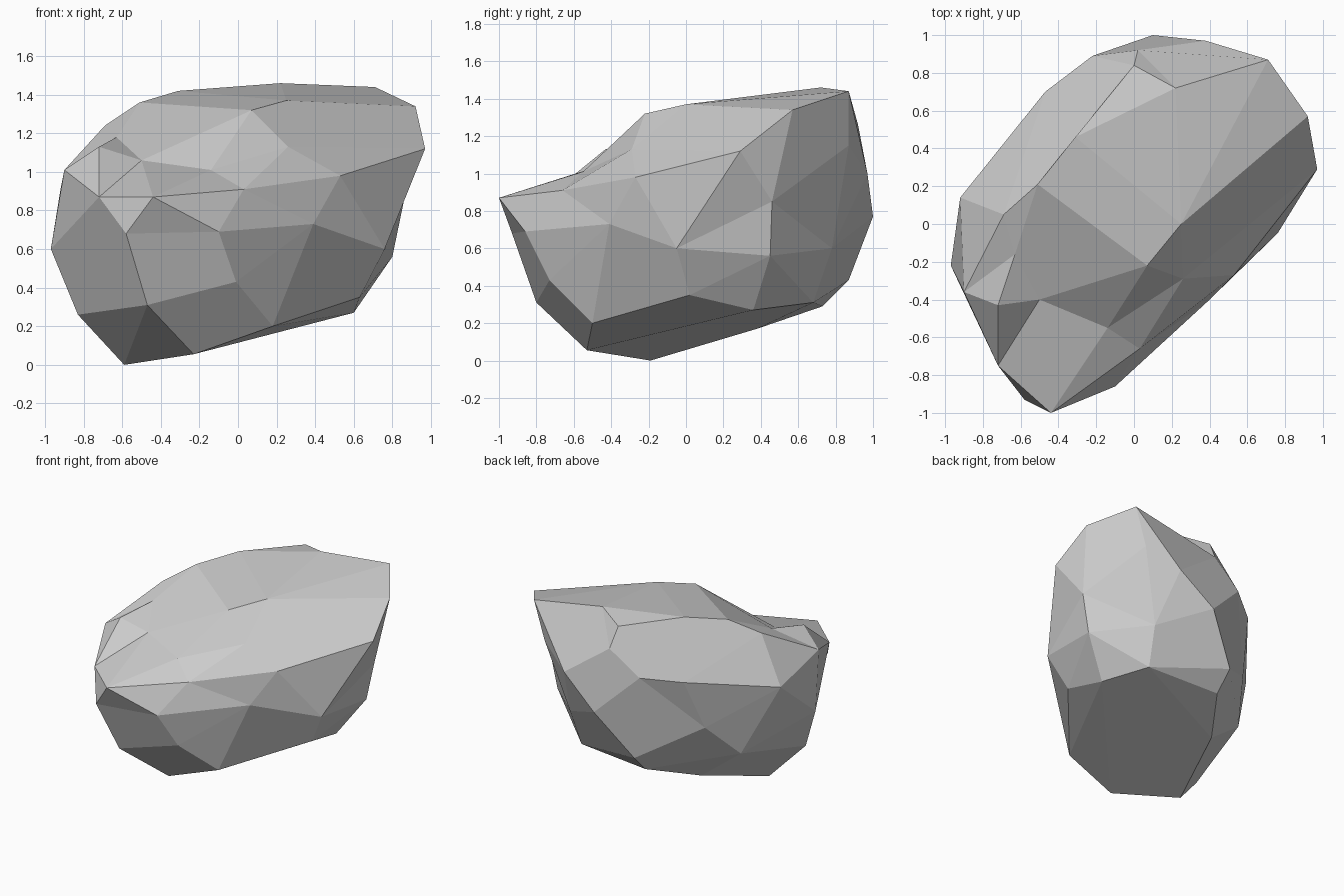
import bpy, bmesh, math
from mathutils import Vector

if "Cube" in bpy.data.objects:
    bpy.data.objects.remove(bpy.data.objects["Cube"])

# Key corners of the boulder, from the base up to the crown
corners = [
    # underside
    (-.59, -.19, 0), (-.23, -.53, .055), (-.4, .38, .17), (-.16, .73, .29),
    (.18, -.5, .2), (.63, .02, .35), (.6, .36, .27), (.43, .68, .31),
    (-.16, .87, .43), (-.83, -.3, .26), (-.47, -.8, .31),
    # flanks
    (-.01, -.73, .43), (-.58, -.93, .68), (-.1, -.86, .69), (.39, -.41, .73),
    (.76, -.05, .6), (.8, .45, .56), (.86, .46, .85), (.46, .78, .6),
    (-.55, .55, .65), (-.7, .32, .4), (-.97, -.22, .6), (.1, 1, .77),
    (.38, .97, 1), (.62, .87, 1.15), (-.47, .7, 1.04), (-.22, .89, 1.08),
    # front shelf and rim
    (-.44, -1, .87), (-.72, -.75, .87), (.03, -.66, .91), (.53, -.27, .98),
    (.97, .29, 1.12), (-.92, .14, .91), (-.9, -.36, 1.01),
    (-.72, -.43, 1.13), (-.14, -.55, 1.01), (-.5, -.4, 1.06), (.26, -.29, 1.13),
    # crown
    (.92, .57, 1.34), (.71, .87, 1.44), (.22, .72, 1.46), (-.31, .46, 1.42),
    (0, .84, 1.41), (.02, .92, 1.26), (-.63, -.16, 1.18), (.07, -.22, 1.32),
    (.25, 0, 1.37), (-.51, .21, 1.36), (-.69, .05, 1.24),
]

centre = Vector((-.07, .05, .75))
long_axis = Vector((.6, .8, 0))


def wrapped(p):
    """Squash along the long axis and pull almost onto a sphere."""
    d = Vector(p) - centre
    d -= long_axis * d.dot(long_axis) * .35
    return d.normalized() * d.length ** .1


# Skin the corners: hull of the wrapped points, then move them back
bm = bmesh.new()
tag = bm.verts.layers.int.new("corner")
for i, p in enumerate(corners):
    bm.verts.new(wrapped(p))[tag] = i
bmesh.ops.convex_hull(bm, input=bm.verts[:])
bmesh.ops.delete(bm, geom=[v for v in bm.verts if not v.link_faces], context='VERTS')
for v in bm.verts:
    v.co = corners[v[tag]]

# Merge nearly level triangles into broad flat facets
bmesh.ops.dissolve_limit(bm, angle_limit=math.radians(5), verts=[], edges=bm.edges[:])
bmesh.ops.recalc_face_normals(bm, faces=bm.faces[:])

mesh = bpy.data.meshes.new("boulder")
bm.to_mesh(mesh)
bm.free()
boulder = bpy.data.objects.new("boulder", mesh)
bpy.context.collection.objects.link(boulder)
